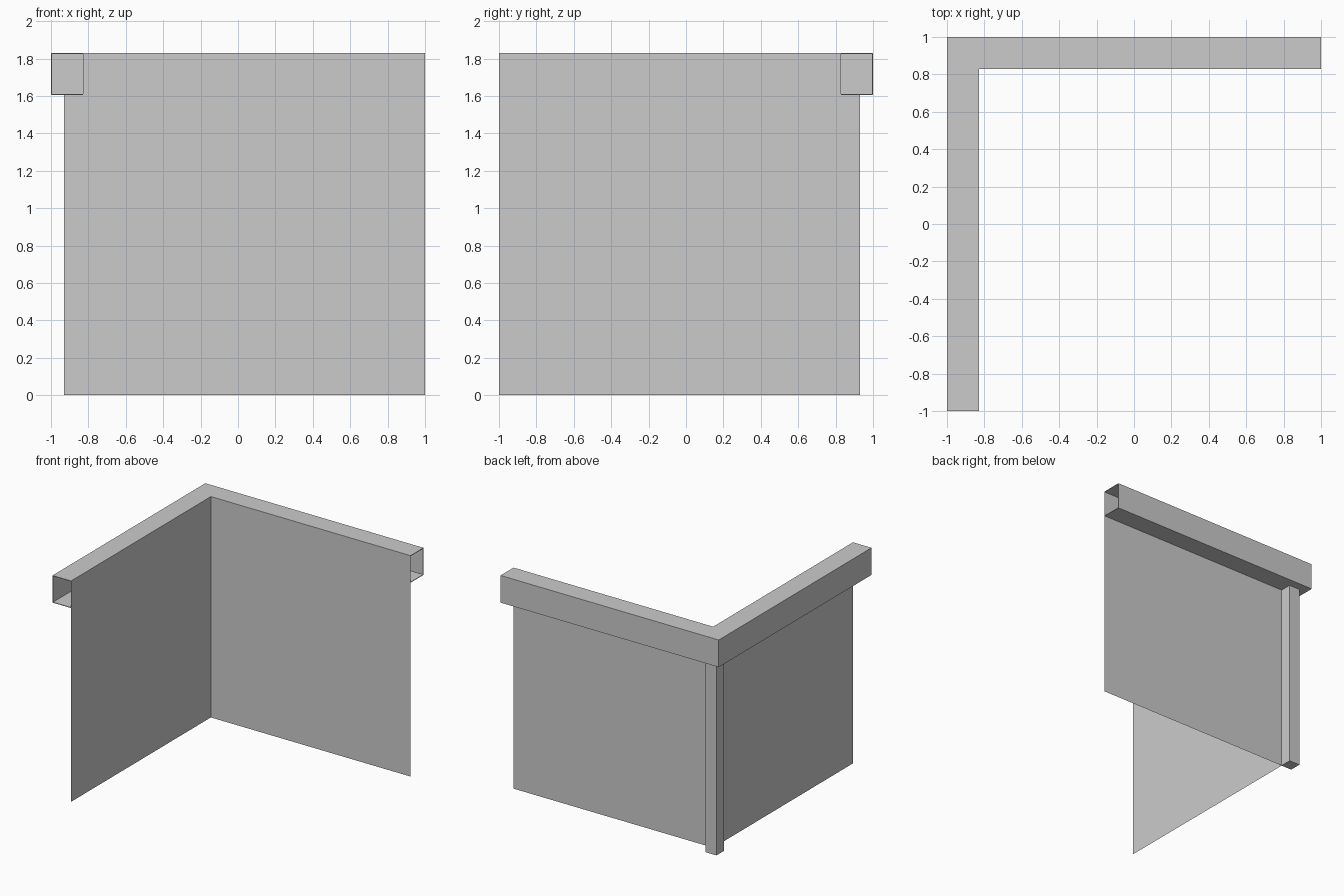
import bpy
import bmesh

cube = bpy.data.objects.get("Cube")
if cube:
    bpy.data.objects.remove(cube, do_unlink=True)

grey = bpy.data.materials.new("plain grey")
grey.use_nodes = True
grey.diffuse_color = (0.6, 0.6, 0.6, 1)
grey.node_tree.nodes["Principled BSDF"].inputs["Base Color"].default_value = (0.6, 0.6, 0.6, 1)

INNER, OUTER = 0.83, 1.0      # wall line and parapet face
TOP, SOFFIT = 1.83, 1.605
SHEET = 0.005                 # sheet thickness
POST = 0.93


def finish(name, bm):
    mesh = bpy.data.meshes.new(name)
    bm.to_mesh(mesh)
    bm.free()
    mesh.materials.append(grey)
    obj = bpy.data.objects.new(name, mesh)
    bpy.context.collection.objects.link(obj)
    return obj


def sweep_corner(name, profile, closed=False):
    """Sweep (offset, height) points along both legs with a mitred corner."""
    bm = bmesh.new()
    rows = [[bm.verts.new((x, y, z)) for x, y in ((1, d), (-d, d), (-d, -1))]
            for d, z in profile]
    pairs = list(zip(rows, rows[1:]))
    if closed:
        pairs.append((rows[-1], rows[0]))
    for low, high in pairs:
        for i in range(2):
            bm.faces.new((low[i], low[i + 1], high[i + 1], high[i]))
    if closed:
        bm.faces.new([r[0] for r in rows])
        bm.faces.new([r[2] for r in reversed(rows)])
        bmesh.ops.recalc_face_normals(bm, faces=bm.faces)
    return finish(name, bm)


# Wall skins: the inside face runs full height, the outside stops at the parapet
sweep_corner("inner_wall_skin", [(INNER, TOP), (INNER, 0)])
sweep_corner("outer_wall_skin", [(INNER + 0.002, 0), (INNER + 0.002, SOFFIT)])

# Parapet: a thin sheet channel, open towards the wall and at both ends
inside = OUTER - SHEET
sweep_corner("parapet_channel", [
    (INNER, SOFFIT), (OUTER, SOFFIT), (OUTER, TOP), (INNER, TOP),
    (INNER, TOP - SHEET), (inside, TOP - SHEET),
    (inside, SOFFIT + SHEET), (INNER, SOFFIT + SHEET)], closed=True)

# Square post on the outside of the corner
bm = bmesh.new()
bmesh.ops.create_cube(bm, size=1)
width, middle = POST - INNER, (POST + INNER) / 2
bmesh.ops.scale(bm, vec=(width, width, SOFFIT), verts=bm.verts)
bmesh.ops.translate(bm, vec=(-middle, middle, SOFFIT / 2), verts=bm.verts)
finish("corner_post", bm)
